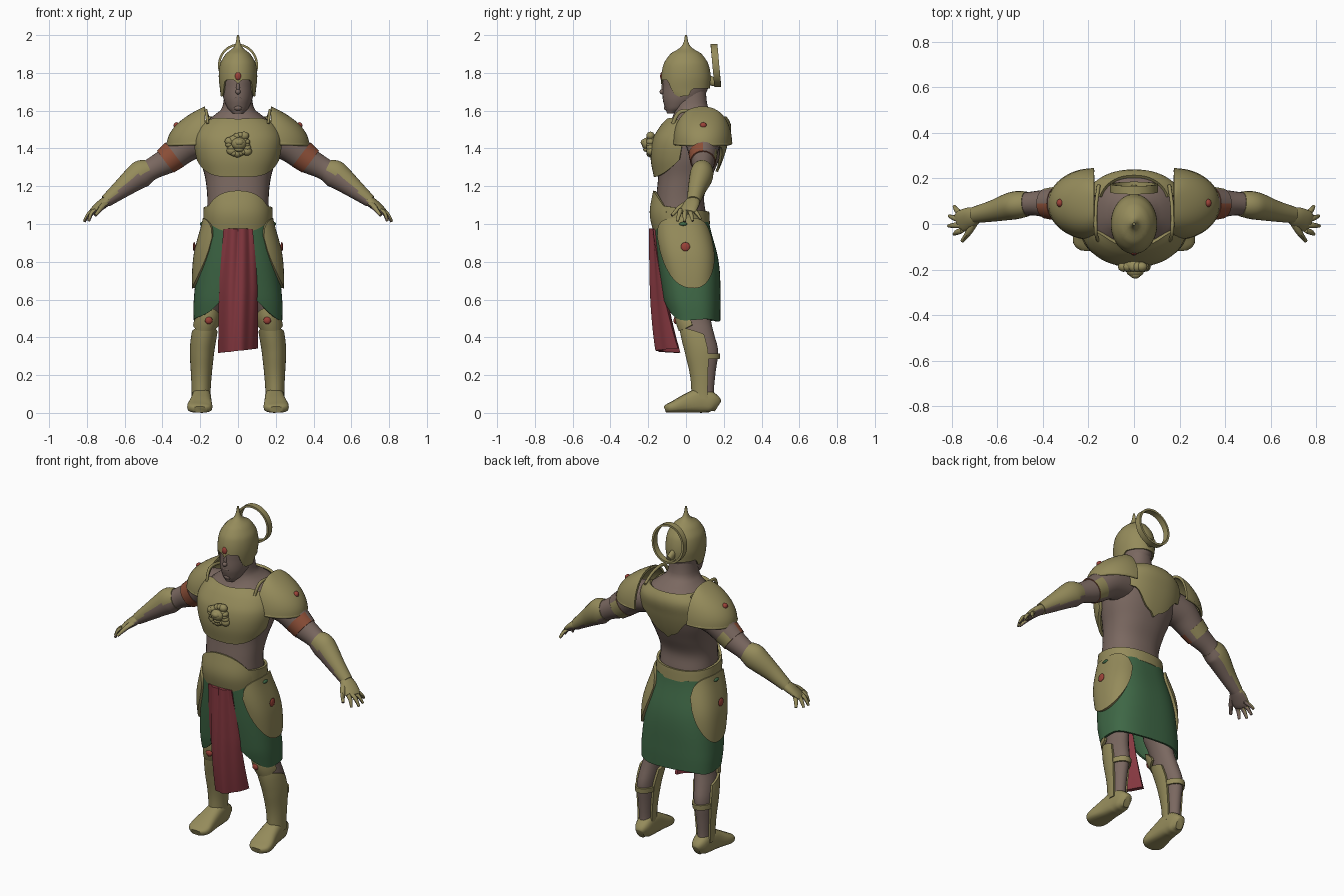
import bpy, bmesh, math, random
from mathutils import Vector

if "Cube" in bpy.data.objects:
    bpy.data.objects.remove(bpy.data.objects["Cube"])

random.seed(4)
PI = math.pi


def material(name, rgb):
    m = bpy.data.materials.new(name)
    m.diffuse_color = (*rgb, 1)
    m.use_nodes = True
    m.node_tree.nodes["Principled BSDF"].inputs["Base Color"].default_value = m.diffuse_color
    return m


GOLD = material("dull_gold", (0.30, 0.26, 0.105))
SKIN = material("skin", (0.195, 0.138, 0.117))
RED = material("red_cloth", (0.24, 0.04, 0.052))
GREEN = material("green_cloth", (0.048, 0.135, 0.06))
BAND = material("rust_leather", (0.27, 0.08, 0.04))
JEWEL = material("red_jewel", (0.33, 0.055, 0.04))


def grid(name, f, nu, nv, mat, thick=0, mirror=False, wrap=False):
    """Surface from f(u, v); wrapped surfaces without thickness are capped."""
    bm = bmesh.new()
    cols = nu if wrap else nu + 1
    vs = [[bm.verts.new(f(i / nu, j / nv)) for i in range(cols)] for j in range(nv + 1)]
    for j in range(nv):
        for i in range(nu):
            k = (i + 1) % cols
            bm.faces.new((vs[j][i], vs[j][k], vs[j + 1][k], vs[j + 1][i]))
    if wrap and not thick:
        bm.faces.new(vs[0][::-1])
        bm.faces.new(vs[-1])
    bmesh.ops.recalc_face_normals(bm, faces=bm.faces)
    return finish(name, bm, mat, thick, mirror)


def finish(name, bm, mat, thick=0, mirror=False):
    me = bpy.data.meshes.new(name)
    bm.to_mesh(me)
    bm.free()
    me.materials.append(mat)
    ob = bpy.data.objects.new(name, me)
    bpy.context.collection.objects.link(ob)
    if thick:
        s = ob.modifiers.new("thickness", 'SOLIDIFY')
        s.thickness, s.offset = thick, 0
    if mirror:
        m = ob.modifiers.new("mirror", 'MIRROR')
        m.use_mirror_merge = False
    bpy.ops.object.select_all(action='DESELECT')
    ob.select_set(True)
    bpy.context.view_layer.objects.active = ob
    bpy.ops.object.convert(target='MESH')
    bpy.ops.object.shade_smooth_by_angle(angle=math.radians(45))
    return ob


def recolour(ob, mats, rule):
    """Add materials and pick one per face from its outward-facing normal."""
    for m in mats:
        ob.data.materials.append(m)
    for f in ob.data.polygons:
        side = 1 if f.center.x > 0 else -1
        f.material_index = rule(Vector((f.normal.x * side, f.normal.y, f.normal.z)))


def spline(rows, t):
    """Smooth interpolation of rows at t in 0..len-1."""
    n = len(rows) - 1
    i = min(max(int(t), 0), n - 1)
    t -= i
    quad = zip(rows[max(i - 1, 0)], rows[i], rows[i + 1], rows[min(i + 2, n)])
    return [b + 0.5 * t * (c - a + t * (2 * a - 5 * b + 4 * c - d + t * (3 * (b - c) + d - a)))
            for a, b, c, d in quad]


def surf(rows, p=1.0):
    """Body surface from rows (z, cx, cy, rx, ry): point at height, angle, offset."""
    def f(z, a, off=0.0):
        i = 0
        while i < len(rows) - 2 and z > rows[i + 1][0]:
            i += 1
        t = min(max((z - rows[i][0]) / (rows[i + 1][0] - rows[i][0]), 0), 1)
        _, cx, cy, rx, ry = spline(rows, i + t)
        c, s = (math.copysign(abs(q) ** p, q) for q in (math.cos(a), math.sin(a)))
        return (cx + (max(rx, 0) + off) * c, cy + (max(ry, 0) + off) * s, z)
    return f


def body(name, s, z0, z1, mat, n=28, nv=30, mirror=False):
    return grid(name, lambda u, v: s(z0 + (z1 - z0) * v, 2 * PI * u), n, nv, mat, 0, mirror, True)


def plate(name, s, mid, half, low, top, mat, off=0.012, bulge=0.0, thick=0.014,
          mirror=False, nu=28, nv=14, wrap=False):
    """Armour plate following a body surface between low(u) and top(u), u in -1..1."""
    def f(u, v):
        w = 2 * u - 1
        z = low(w) + (top(w) - low(w)) * v
        b = bulge * max(0, 1 - w * w) * math.sin(PI * v)
        return s(z, math.radians(mid + half * w), off + b)
    return grid(name, f, nu, nv, mat, thick, mirror, wrap)


def tube(name, rings, mat, n=14, mirror=False, p=1.0, steps=4):
    """Limb through rings (x, y, z, side radius, upper radius)."""
    N = len(rings) - 1

    def f(u, v):
        t = v * N
        r = spline(rings, t)
        d = Vector(spline(rings, min(t + .05, N))[:3]) - Vector(spline(rings, max(t - .05, 0))[:3])
        side = d.cross(Vector((0, 0, 1))).normalized()
        up = side.cross(d).normalized()
        c, s = (math.copysign(abs(q) ** p, q) for q in (math.cos(2 * PI * u), math.sin(2 * PI * u)))
        return Vector(r[:3]) + side * r[3] * c + up * r[4] * s
    return grid(name, f, n, N * steps, mat, 0, mirror, True)


def balls(name, specs, mat, mirror=False):
    """Ellipsoids (x, y, z, rx, ry, rz) in one object."""
    bm = bmesh.new()
    for x, y, z, a, b, c in specs:
        for v in bmesh.ops.create_uvsphere(bm, u_segments=12, v_segments=8, radius=1)['verts']:
            v.co = (x + v.co.x * a, y + v.co.y * b, z + v.co.z * c)
    return finish(name, bm, mat, 0, mirror)


# Torso, neck and head
torso = surf([(.93, 0, -.02, .165, .13), (1.05, 0, -.03, .164, .135), (1.15, 0, -.03, .163, .127),
              (1.25, 0, -.005, .175, .142), (1.35, 0, .018, .203, .16), (1.45, 0, .038, .216, .168),
              (1.52, 0, .058, .193, .16), (1.57, 0, .06, .135, .13), (1.61, 0, .03, .085, .09),
              (1.72, 0, .02, .070, .085)], .88)
body("torso", torso, .93, 1.72, SKIN, 36, 40)
head = surf([(1.585, 0, -.075, .028, .025), (1.61, 0, -.05, .054, .06), (1.66, 0, -.02, .076, .103),
             (1.72, 0, -.003, .085, .12), (1.79, 0, 0, .085, .118), (1.88, 0, 0, .05, .07)])
body("head", head, 1.585, 1.88, SKIN)
balls("nose", [(0, -.124, 1.70, .014, .016, .014), (0, -.119, 1.722, .01, .012, .028),
               (0, -.115, 1.665, .026, .009, .008), (0, -.102, 1.615, .022, .015, .015)], SKIN)

# Helmet with spike, cheek guards and crest hoop
helm = surf([(1.64, 0, .02, .085, .10), (1.70, 0, 0, .090, .121), (1.78, 0, 0, .098, .127),
             (1.85, 0, 0, .090, .113), (1.90, 0, 0, .06, .078), (1.93, 0, 0, .022, .028),
             (1.96, 0, 0, .008, .009), (2.0, 0, 0, .002, .002)])


def helm_low(w):
    step = lambda a, b: (lambda k: k * k * (3 - 2 * k))(min(max((abs(w) * PI - a) / (b - a), 0), 1))
    return 1.762 - .085 * step(.7, 1.1) + .04 * step(1.6, 1.9) - .02 * max(0, 1 - abs(w) * 18)


plate("helmet", helm, -90, 180, helm_low, lambda w: 2.0, GOLD, 0, 0, .008, nu=56, nv=28, wrap=True)


def hoop(u, v):
    a = 2 * PI * u
    z = .108 * math.cos(a)
    return (.1 * math.sin(a), .158 - .09 * z + .036 * (v - .5), 1.84 + z)


grid("crest_hoop", hoop, 40, 1, GOLD, .012, wrap=True)
tube("crest_mount", [(0, .10, 1.77, .02, .03), (0, .165, 1.745, .015, .02)], GOLD)

# Chest armour, back plate and shoulder straps
plate("chest_plate", torso, -90, 76, lambda w: 1.25 + .09 * abs(w) ** 3,
      lambda w: 1.55 + .015 * abs(w) - .085 * abs(w) ** 5, GOLD, .014, .026, .018, nu=32, nv=20)
plate("back_plate", torso, 90, 70, lambda w: 1.265 + .23 * abs(w) ** .8 + .012 * math.cos(14 * w),
      lambda w: 1.565, GOLD, .014)
tube("shoulder_strap", [(.16, -.07, 1.53, .007, .01), (.168, -.03, 1.595, .008, .01),
                        (.168, .07, 1.59, .008, .008), (.155, .17, 1.555, .008, .01)], GOLD, mirror=True)

# Beast-head boss on the chest
boss = [(.003, -.18, 1.425, .055, .035, .055), (.005, -.205, 1.425, .04, .03, .033),
        (.006, -.222, 1.432, .024, .018, .018), (.006, -.207, 1.395, .024, .02, .014)]
for i in range(18):
    a = 2 * PI * i / 18
    d = random.uniform(.034, .056)
    r = random.uniform(.015, .024)
    boss.append((.005 + d * math.cos(a), -.188, 1.42 + d * math.sin(a), r * 1.2, .022, r))
balls("chest_boss", boss, GOLD)

# Belt, belly plate
plate("belt", torso, -90, 180, lambda w: 1.0, lambda w: 1.085 + .02 * math.cos(PI * w), GOLD, .012,
      nu=44, nv=6, wrap=True)
plate("belly_plate", torso, -90, 64, lambda w: .958 + .07 * w * w,
      lambda w: 1.175 - .10 * w * w, GOLD, .012, .008, .014)

# Kilt with open front, hip plates and hanging cloth
kilt = surf([(.47, 0, .045, .228, .13), (.6, 0, .03, .228, .147), (.8, 0, .01, .203, .157),
             (1.02, 0, -.025, .166, .14)], .74)
plate("kilt", kilt, 90, 161, lambda w: .49 + .10 * abs(w) ** 7 + .006 * math.sin(11 * w),
      lambda w: 1.01, GREEN, 0, 0, .012, nu=64, nv=18)
plate("hip_plate", kilt, 3, 54, lambda w: .93 - .27 * max(0, 1 - abs(w) ** 1.8) ** .65,
      lambda w: .935 + .095 * max(0, 1 - abs(w) ** 3) ** .5, GOLD, .012, .018, .016, True)


def cloth(u, v):
    w = 2 * u - 1
    z = .975 - .645 * v + .012 * v * w
    y = -.181 + .035 * v ** 3 + (.022 + .085 * v) * abs(w) ** 2.2
    return ((.075 + .02 * min(1, 2 * v)) * w, y + .006 * math.cos(9 * w + 2 * v), z)


grid("hanging_cloth", cloth, 36, 18, RED, .022)

# Legs, greaves, straps and feet
leg = surf([(.04, .193, .10, .040, .055), (.1, .195, .095, .036, .052), (.2, .194, .095, .041, .06),
            (.33, .190, .088, .051, .082), (.42, .178, .066, .054, .082), (.5, .162, .05, .052, .08),
            (.6, .145, .035, .07, .09), (.94, .09, .0, .08, .10)])
body("leg", leg, .04, .94, SKIN, 20, 30, True)
plate("greave", leg, -90, 108, lambda w: .075, lambda w: .455 - .04 * w * w, GOLD, .007, mirror=True, nu=24, nv=20)
plate("knee_guard", leg, -90, 75, lambda w: .435 + .03 * w * w, lambda w: .555 - .07 * w * w, GOLD,
      .012, .010, mirror=True, nu=20, nv=8)
plate("calf_strap", leg, -90, 180, lambda w: .285, lambda w: .315, GOLD, .006, thick=.01, mirror=True,
      nv=2, wrap=True)
tube("foot", [(.188, .168, .035, .022, .032), (.19, .14, .052, .043, .052), (.192, .08, .066, .05, .066),
              (.196, .01, .052, .057, .052), (.202, -.06, .033, .067, .033),
              (.202, -.095, .024, .058, .024), (.202, -.112, .018, .035, .017)], GOLD, 20, True, .7)

# Arms, armbands and bracers
tube("arm", [(.15, .085, 1.45, .09, .09), (.26, .09, 1.425, .09, .09), (.36, .09, 1.345, .067, .072),
             (.45, .09, 1.295, .052, .058), (.53, .08, 1.245, .053, .056), (.61, .06, 1.19, .042, .043),
             (.69, .042, 1.125, .03, .026)], SKIN, 20, True)
band = tube("armband", [(.335, .09, 1.368, .076, .08), (.385, .09, 1.33, .067, .073)], BAND, 24, True)
recolour(band, [SKIN, GOLD], lambda n: 0 if n.y < .05 else (2 if n.y > .5 and n.z < .3 else 1))
balls("armband_spike", [(.385, .10, 1.40, .012, .014, .014)], SKIN, True)
bracer = tube("bracer", [(.47, .088, 1.284, .055, .06), (.51, .084, 1.266, .061, .073),
                         (.55, .076, 1.238, .059, .066), (.62, .057, 1.183, .047, .05),
                         (.70, .04, 1.12, .036, .033)], SKIN, 24, True)
UP = Vector((.55, .25, .8))
recolour(bracer, [GOLD], lambda n: int(n.dot(UP) > -.25))

# Hands: gold on the back, skin on the palm
hand = [tube("palm", [(.68, .043, 1.132, .03, .026), (.715, .03, 1.108, .045, .026),
                      (.755, .012, 1.075, .048, .02), (.772, .005, 1.062, .04, .014)], SKIN, 16, True)]
for i, (ty, tx, tz) in enumerate([(-.045, .79, 1.015), (-.008, .815, 1.012), (.035, .812, 1.015), (.078, .79, 1.025)]):
    y = -.028 + .023 * i
    hand.append(tube("finger", [(.755, y, 1.075, .012, .012), ((.765 + tx) / 2, (y + ty) / 2, 1.053, .012, .011),
                                (tx, ty, tz, .007, .007)], SKIN, 8, True))
hand.append(tube("thumb", [(.70, .01, 1.11, .018, .016), (.725, -.035, 1.085, .014, .014),
                           (.755, -.075, 1.045, .008, .008)], SKIN, 8, True))
for ob in hand:
    recolour(ob, [GOLD], lambda n: int(n.dot(UP) > -.35))


# Shoulder guards with rolled rims
def pad(u, v):
    a, e = PI * (u - .5), PI / 2 * v
    c = max(math.cos(e), 0)
    return (.175 + .195 * c ** 1.8 * math.cos(a), .087 + .15 * c ** .85 * math.sin(a),
            1.428 + .187 * math.sin(e) - .008 * math.cos(a) * (1 - v))


grid("shoulder_guard", pad, 28, 14, GOLD, .014, True)
tube("shoulder_rim", [(*pad(i / 10, 0), .009, .009) for i in range(11)], GOLD, 8, True)

# Jewels and small green inlays
balls("side_jewel", [(.325, .092, 1.522, .016, .018, .017), (.232, -.003, .88, .007, .024, .024),
                     (.155, -.054, .49, .02, .012, .02)], JEWEL, True)
balls("brow_jewel", [(0, -.127, 1.782, .017, .01, .022)], JEWEL)
balls("green_inlay", [(.247, .095, .32, .007, .01, .022), (.192, -.015, 1.0, .01, .022, .01)], GREEN, True)
